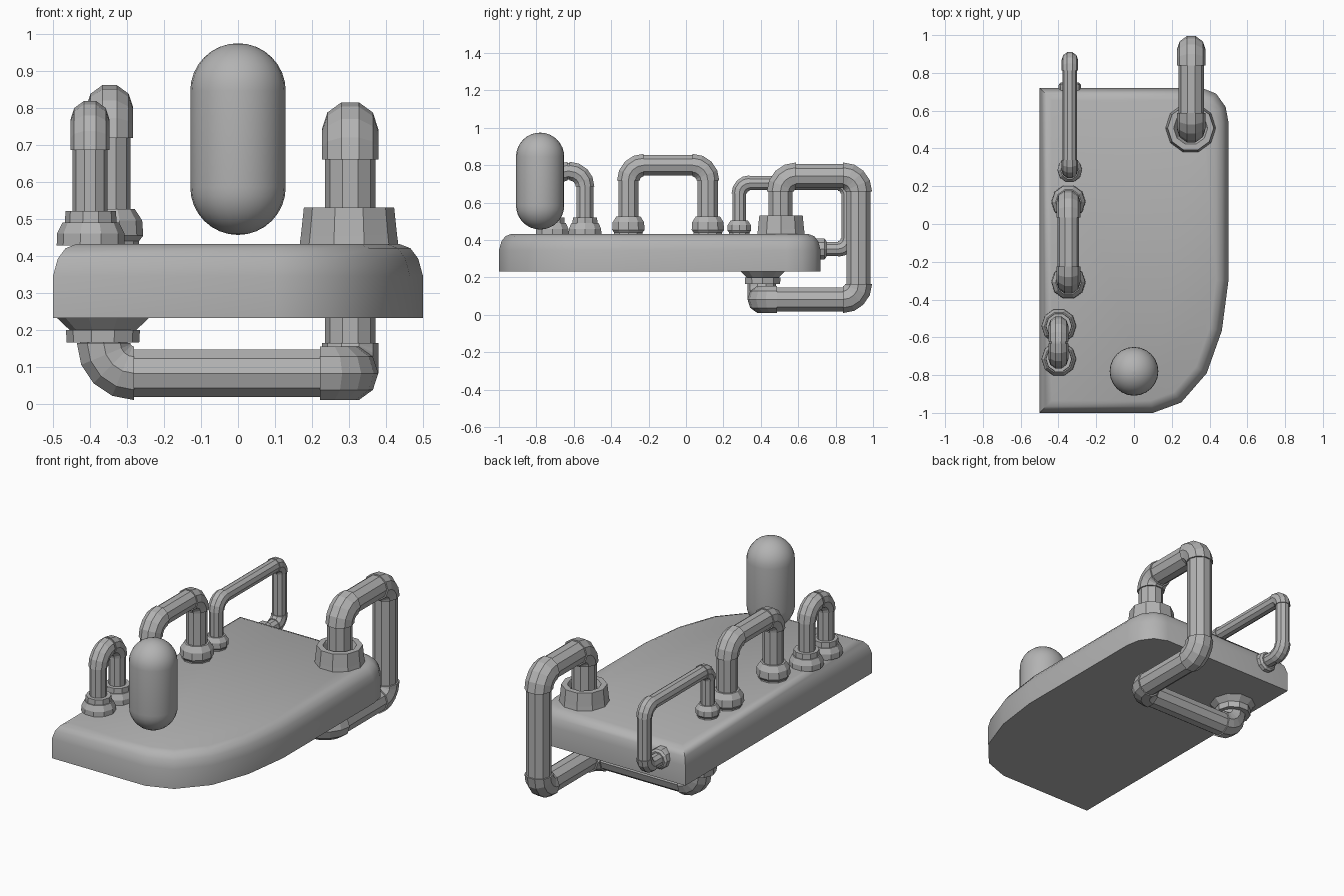
import bpy, bmesh, math
from mathutils import Vector

if "Cube" in bpy.data.objects:
    bpy.data.objects.remove(bpy.data.objects["Cube"])

grey = bpy.data.materials.new("neutral_grey")
grey.diffuse_color = (0.45, 0.45, 0.45, 1)
grey.use_nodes = True
grey.node_tree.nodes["Principled BSDF"].inputs["Base Color"].default_value = grey.diffuse_color


def finish(bm, name, smooth=None):
    bmesh.ops.recalc_face_normals(bm, faces=bm.faces)
    me = bpy.data.meshes.new(name)
    bm.to_mesh(me)
    bm.free()
    me.materials.append(grey)
    ob = bpy.data.objects.new(name, me)
    bpy.context.collection.objects.link(ob)
    if smooth:
        bpy.ops.object.select_all(action='DESELECT')
        ob.select_set(True)
        bpy.context.view_layer.objects.active = ob
        bpy.ops.object.shade_smooth_by_angle(angle=math.radians(smooth))
    return ob


def skin(bm, loops):
    # join successive closed rings of points and cap both ends
    rings = [[bm.verts.new(p) for p in loop] for loop in loops]
    n = len(rings[0])
    for a, b in zip(rings, rings[1:]):
        for i in range(n):
            j = (i + 1) % n
            bm.faces.new((a[i], a[j], b[j], b[i]))
    bm.faces.new(rings[0][::-1])
    bm.faces.new(rings[-1])


def ring(centre, tangent, side, r, n):
    other = tangent.cross(side)
    return [centre + r * (math.cos(2 * math.pi * i / n) * side +
                          math.sin(2 * math.pi * i / n) * other) for i in range(n)]


def lathe(name, base, axis, profile, n=10, smooth=None):
    # profile is (distance along axis, radius)
    axis, base = Vector(axis), Vector(base)
    side = Vector((1, 0, 0))
    bm = bmesh.new()
    skin(bm, [ring(base + axis * d, axis, side, r, n) for d, r in profile])
    return finish(bm, name, smooth)


def pipe(name, path, r, bend, n=10, steps=4):
    # straight runs joined by slightly thicker elbows
    pts = [Vector(p) for p in path]
    bm = bmesh.new()
    t = (pts[1] - pts[0]).normalized()
    side = Vector((1, 0, 0)) if abs(t.x) < 0.5 else Vector((0, 1, 0))
    start = pts[0]
    for k in range(1, len(pts)):
        last = k == len(pts) - 1
        end = pts[k] if last else pts[k] - t * bend
        skin(bm, [ring(start, t, side, r, n), ring(end, t, side, r, n)])
        if last:
            break
        t2 = (pts[k + 1] - pts[k]).normalized()
        centre = end + t2 * bend
        loops = []
        for s in range(steps + 1):
            a = math.pi / 2 * s / steps
            tan = t * math.cos(a) + t2 * math.sin(a)
            sd = t.rotation_difference(tan) @ side
            pos = centre + bend * (t * math.sin(a) - t2 * math.cos(a))
            loops.append(ring(pos, tan, sd, r * 1.12, n))
        skin(bm, loops)
        side = t.rotation_difference(t2) @ side
        t, start = t2, pts[k] + t2 * bend
    return finish(bm, name)


# slab: one side square, the other rounded, with a rolled top edge
outline = [(-0.5, -1), (0.1, -1), (0.25, -0.945), (0.385, -0.79), (0.465, -0.565),
           (0.5, -0.3), (0.5, 0.54), (0.485, 0.62), (0.435, 0.69), (0.36, 0.72), (-0.5, 0.72)]


def inset(points, d):
    out = []
    for i, p in enumerate(points):
        p = Vector(p)
        e1 = (p - Vector(points[i - 1])).normalized()
        e2 = (Vector(points[(i + 1) % len(points)]) - p).normalized()
        n1, n2 = Vector((-e1.y, e1.x)), Vector((-e2.y, e2.x))
        out.append(p + (n1 + n2) * d / (1 + n1.dot(n2)))
    return out


bm = bmesh.new()
skin(bm, [[(p.x, p.y, z) for p in inset(outline, d)]
          for d, z in ((0, 0.232), (0, 0.345), (0.013, 0.392), (0.034, 0.42), (0.065, 0.432))])
finish(bm, "base_slab", 40)

# floating capsule
R = 0.129
low = [(R - R * math.cos(a), max(R * math.sin(a), 0.001))
       for a in [math.pi / 2 * i / 8 for i in range(9)]]
lathe("capsule", (0, -0.78, 0.456), (0, 0, 1),
      low + [(0.518 - d, r) for d, r in reversed(low)], 24, 40)

# large pipe looping from the top, round the back and under the slab
pipe("large_pipe", [(0.303, 0.505, 0.43), (0.303, 0.505, 0.742), (0.303, 0.922, 0.742),
                    (0.303, 0.922, 0.082), (0.303, 0.405, 0.082), (-0.363, 0.405, 0.082),
                    (-0.363, 0.405, 0.235)], 0.068, 0.082)
lathe("large_pipe_top_flange", (0.3, 0.508, 0.425), (0, 0, 1),
      [(0, 0.134), (0.03, 0.13), (0.105, 0.122), (0.105, 0.09), (0.06, 0.07)])
lathe("large_pipe_under_flange", (-0.365, 0.41, 0.235), (0, 0, -1),
      [(0, 0.128), (0.036, 0.09), (0.036, 0.1), (0.07, 0.098)])

# middle arch pipe
pipe("middle_pipe", [(-0.347, -0.308, 0.44), (-0.347, -0.308, 0.8),
                     (-0.347, 0.117, 0.8), (-0.347, 0.117, 0.44)], 0.057, 0.082)
for i, y in enumerate((-0.308, 0.117)):
    lathe("middle_pipe_flange_%d" % (i + 1), (-0.347, y, 0.43), (0, 0, 1),
          [(0, 0.08), (0.01, 0.08), (0.024, 0.091), (0.065, 0.088), (0.096, 0.068)])

# short front arch pipe
pipe("front_pipe", [(-0.4, -0.715, 0.43), (-0.4, -0.715, 0.768),
                    (-0.4, -0.54, 0.768), (-0.4, -0.54, 0.43)], 0.047, 0.082)
for i, y in enumerate((-0.715, -0.54)):
    lathe("front_pipe_flange_%d" % (i + 1), (-0.398, y, 0.428), (0, 0, 1),
          [(0, 0.092), (0.032, 0.091), (0.062, 0.076), (0.062, 0.07), (0.092, 0.068)])

# thin back pipe, from the top to the rear face
pipe("thin_back_pipe", [(-0.34, 0.285, 0.43), (-0.34, 0.285, 0.704), (-0.34, 0.868, 0.704),
                        (-0.34, 0.868, 0.352), (-0.34, 0.71, 0.352)], 0.039, 0.055)
lathe("thin_pipe_top_flange", (-0.34, 0.285, 0.43), (0, 0, 1),
      [(0, 0.058), (0.01, 0.058), (0.02, 0.066), (0.05, 0.065), (0.075, 0.048)])
lathe("thin_pipe_rear_flange", (-0.34, 0.675, 0.352), (0, 1, 0),
      [(0, 0.06), (0.05, 0.06), (0.065, 0.058), (0.075, 0.046)])
